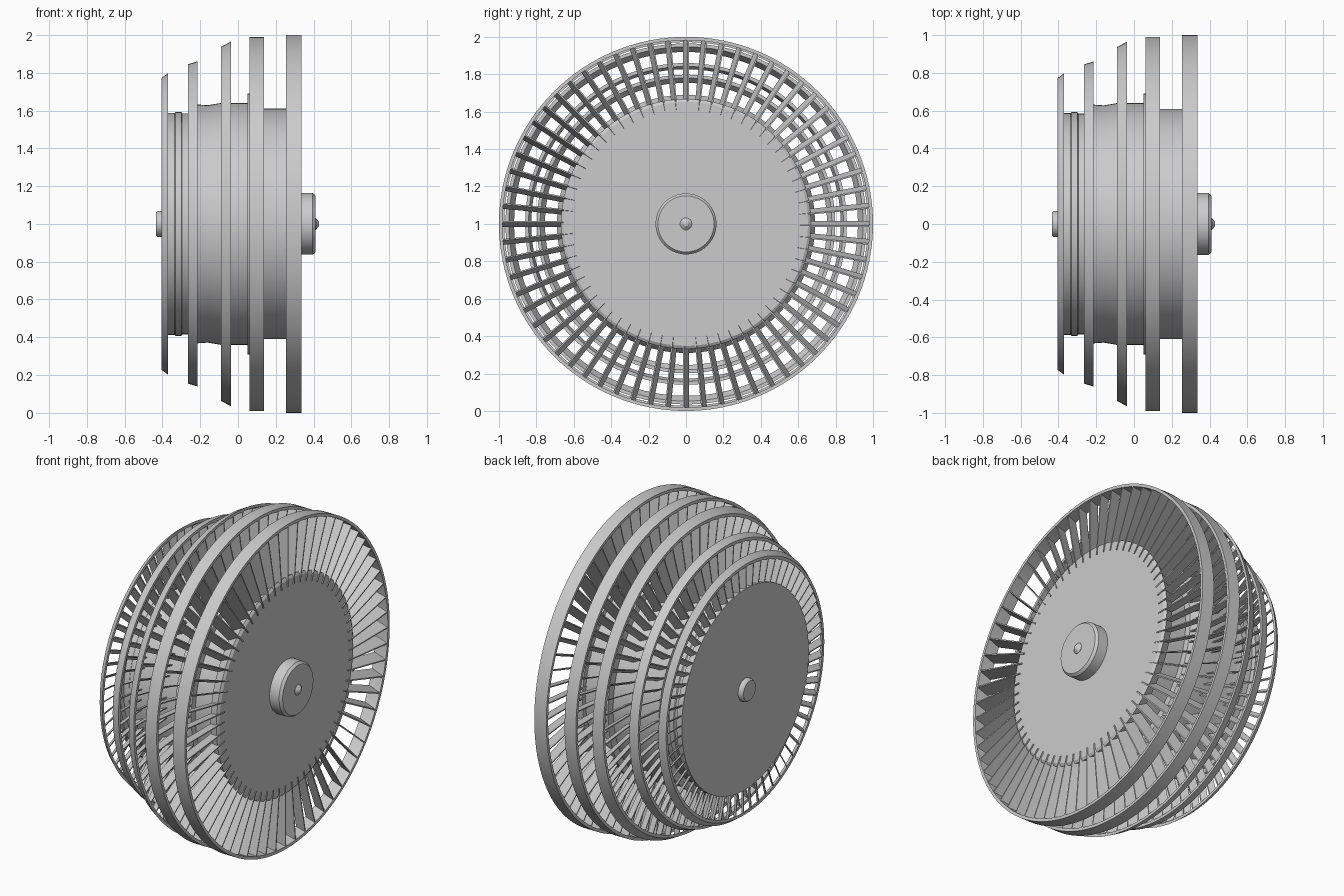
import bpy
import bmesh
from math import pi, radians, sin, cos
from mathutils import Matrix, Vector

cube = bpy.data.objects.get("Cube")
if cube:
    bpy.data.objects.remove(cube, do_unlink=True)

CENTRE_Z = 1.0
SEGMENTS = 128
BLADES = 64

metal = bpy.data.materials.new("plain grey metal")
metal.use_nodes = True
grey = (0.6, 0.6, 0.6, 1)
metal.diffuse_color = grey
metal.node_tree.nodes["Principled BSDF"].inputs["Base Color"].default_value = grey


def finish(bm, name):
    """Turn a bmesh into a shaded object on the rotor axis."""
    bmesh.ops.remove_doubles(bm, verts=bm.verts, dist=1e-5)
    bmesh.ops.recalc_face_normals(bm, faces=bm.faces)
    mesh = bpy.data.meshes.new(name)
    bm.to_mesh(mesh)
    bm.free()
    mesh.materials.append(metal)
    obj = bpy.data.objects.new(name, mesh)
    obj.location.z = CENTRE_Z
    bpy.context.collection.objects.link(obj)
    bpy.ops.object.select_all(action='DESELECT')
    obj.select_set(True)
    bpy.context.view_layer.objects.active = obj
    bpy.ops.object.shade_smooth_by_angle(angle=radians(25))
    return obj


def lathe(name, profile, closed=False, segments=SEGMENTS):
    """Spin a profile of (x, radius) points around the x axis."""
    bm = bmesh.new()
    verts = [bm.verts.new((x, 0, r)) for x, r in profile]
    edges = [bm.edges.new(pair) for pair in zip(verts, verts[1:])]
    if closed:
        edges.append(bm.edges.new((verts[-1], verts[0])))
    bmesh.ops.spin(bm, geom=verts + edges, cent=(0, 0, 0), axis=(1, 0, 0),
                   angle=2 * pi, steps=segments, use_merge=True)
    return finish(bm, name)


def blade_row(name, x0, x1, root, tip0, tip1, sweep=0.024, thick=0.007):
    """Pitched flat blades: the high-x edge trails clockwise seen from +x."""
    bm = bmesh.new()
    for i in range(BLADES):
        turn = Matrix.Rotation(2 * pi * i / BLADES, 3, 'X')
        corners = []
        for x, tip, side in ((x0, tip0, -1), (x1, tip1, 1)):
            for r in (root, tip):
                for t in (-thick / 2, thick / 2):
                    point = Vector((x, side * sweep / 2 + t, r))
                    corners.append(bm.verts.new(turn @ point))
        a, b, c, d, e, f, g, h = corners
        for quad in ((a, b, d, c), (e, f, h, g), (a, b, f, e),
                     (c, d, h, g), (a, c, g, e), (b, d, h, f)):
            bm.faces.new(quad)
    return finish(bm, name)


# Central drum with its stepped outline and flat end discs
lathe("drum", [
    (-0.405, 0), (-0.405, 0.62), (-0.37, 0.62), (-0.37, 0.587),
    (-0.335, 0.587), (-0.33, 0.592), (-0.30, 0.592), (-0.295, 0.585),
    (-0.265, 0.585), (-0.26, 0.635), (-0.16, 0.628), (-0.09, 0.64),
    (0.05, 0.64), (0.05, 0.69), (0.06, 0.69), (0.135, 0.65),
    (0.135, 0.61), (0.26, 0.61), (0.26, 0.64), (0.32, 0.668),
    (0.33, 0.652), (0.33, 0)])

# Hub boss with a small pointed nub, and the rear shaft stub
lathe("front_hub", [(0.32, 0), (0.32, 0.163), (0.395, 0.163),
                    (0.41, 0.15), (0.41, 0)], segments=64)
lathe("hub_nub", [(0.405, 0.032), (0.412, 0.032), (0.428, 0.012),
                  (0.43, 0)], segments=32)
lathe("rear_stub", [(-0.40, 0), (-0.40, 0.07), (-0.425, 0.068),
                    (-0.435, 0.06), (-0.435, 0)], segments=48)

# Five stages: x start, x end, outer radius at each end, blade root radius
stages = [
    (-0.405, -0.37, 0.772, 0.798, 0.60),
    (-0.265, -0.215, 0.845, 0.86, 0.58),
    (-0.09, -0.037, 0.937, 0.965, 0.62),
    (0.06, 0.137, 0.99, 0.99, 0.60),
    (0.255, 0.337, 1.0, 1.0, 0.61),
]
RIM = 0.018
for n, (x0, x1, r0, r1, root) in enumerate(stages, 1):
    lathe(f"rim_ring_{n}", [(x0, r0), (x1, r1), (x1, r1 - RIM),
                            (x0, r0 - RIM)], closed=True)
    blade_row(f"blade_row_{n}", x0 + 0.002, x1 - 0.002, root,
              r0 - RIM / 2, r1 - RIM / 2)
